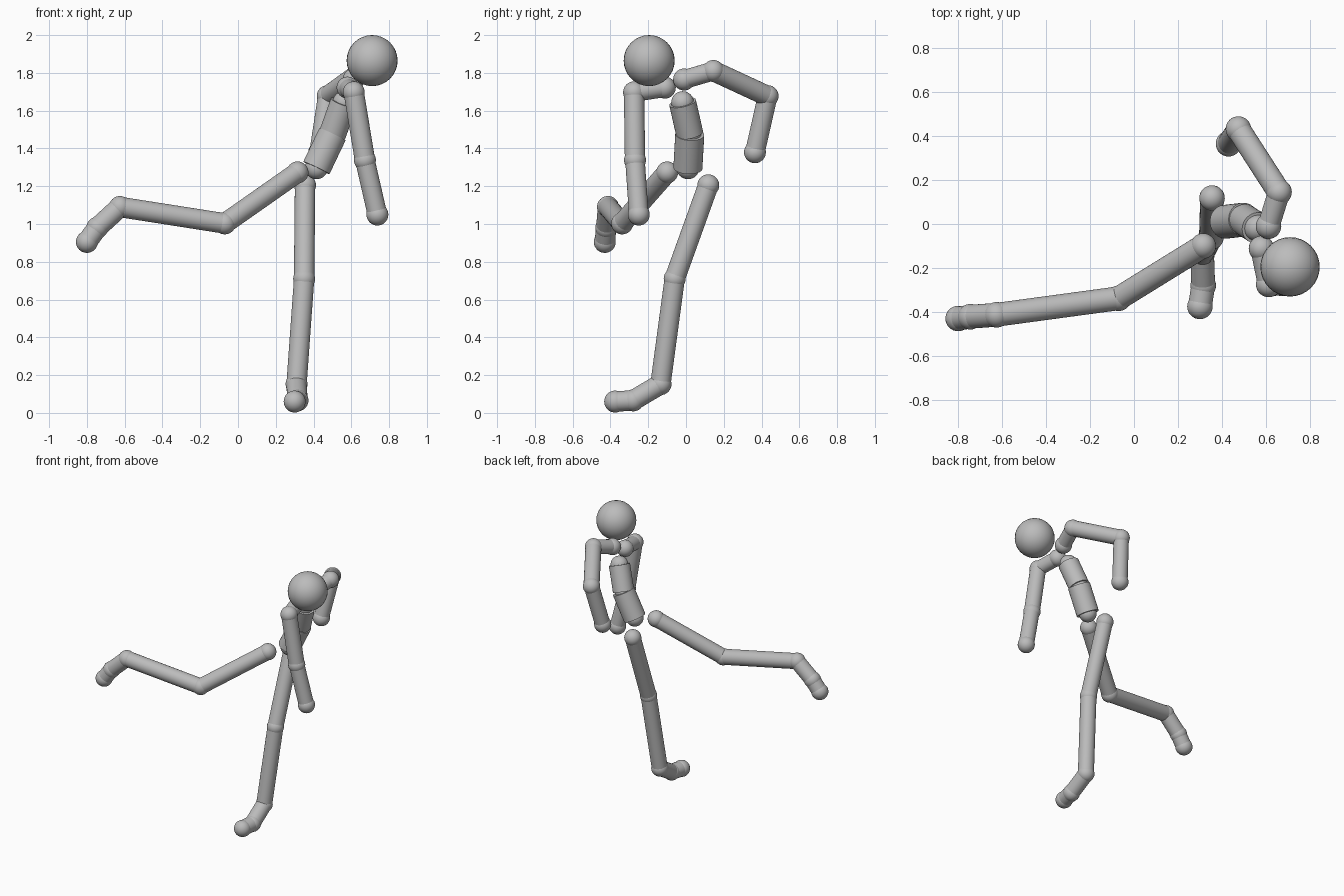
import bpy, math
from mathutils import Vector

if "Cube" in bpy.data.objects:
    bpy.data.objects.remove(bpy.data.objects["Cube"])

grey = bpy.data.materials.new("plain grey")
grey.diffuse_color = (0.5, 0.5, 0.5, 1)
grey.use_nodes = True
grey.node_tree.nodes["Principled BSDF"].inputs["Base Color"].default_value = grey.diffuse_color


def finish(name):
    ob = bpy.context.object
    ob.name = name
    ob.data.materials.append(grey)
    bpy.ops.object.shade_smooth_by_angle(angle=math.radians(35))


def ball(name, p, r):
    bpy.ops.mesh.primitive_uv_sphere_add(segments=32, ring_count=16, radius=r, location=p)
    finish(name)


def rod(name, a, b, r):
    a, b = Vector(a), Vector(b)
    bpy.ops.mesh.primitive_cylinder_add(vertices=32, radius=r, depth=(b - a).length, location=(a + b) / 2)
    bpy.context.object.rotation_euler = (b - a).to_track_quat('Z', 'Y').to_euler()
    finish(name)


def chain(side, joints, bones, radii, joint_r=0.058):
    """Balls at named joints, joined by flat-ended rods."""
    for name, p in joints:
        ball(f"{side}_{name}", p, joint_r)
    for bone, (_, a), (_, b), r in zip(bones, joints, joints[1:], radii):
        rod(f"{side}_{bone}", a, b, r)


# Head
ball("head", (0.71, -0.195, 1.865), 0.135)

# Torso, thicker than the limbs
chain("torso", [("pelvis_joint", (0.415, 0.01, 1.297)), ("waist_joint", (0.50, 0.02, 1.475)),
                ("chest_joint", (0.56, -0.018, 1.643))],
      ["lower_spine", "upper_spine"], [0.077, 0.072], 0.06)

# Legs
leg_joints = ["hip", "knee", "ankle", "foot_ball", "toe"]
leg_bones = ["thigh", "shin", "foot", "toes"]
legs = {
    "standing": [(0.355, 0.118, 1.205), (0.35, -0.06, 0.71), (0.31, -0.135, 0.152),
                 (0.315, -0.28, 0.066), (0.30, -0.375, 0.06)],
    "raised": [(0.315, -0.10, 1.273), (-0.07, -0.338, 1.003), (-0.625, -0.413, 1.09),
               (-0.745, -0.422, 0.98), (-0.80, -0.43, 0.905)],
}
for side, pts in legs.items():
    chain(side, list(zip(leg_joints, pts)), leg_bones, [0.054] * 4)

# Arms, starting at the collar
arm_joints = ["collar", "shoulder", "elbow", "hand"]
arm_bones = ["collarbone", "upper_arm", "forearm"]
arms = {
    "lowered": [(0.58, -0.112, 1.722), (0.613, -0.275, 1.697), (0.672, -0.27, 1.338), (0.738, -0.25, 1.05)],
    "swung": [(0.612, -0.01, 1.765), (0.66, 0.145, 1.81), (0.475, 0.432, 1.677), (0.43, 0.365, 1.38)],
}
for side, pts in arms.items():
    chain(side, list(zip(arm_joints, pts)), arm_bones, [0.05, 0.054, 0.052])
